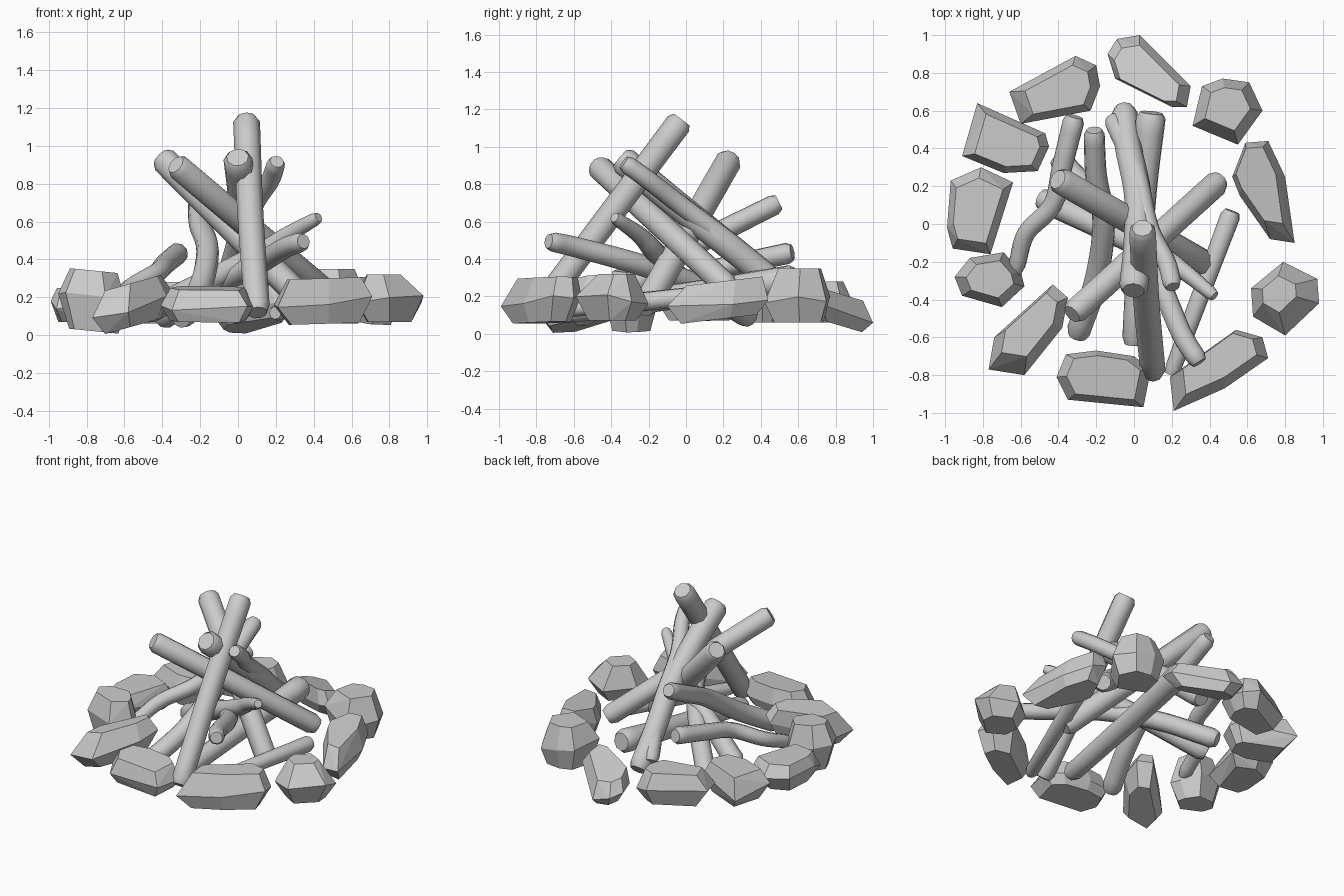
import bpy, bmesh, math, random
from mathutils import Vector

if "Cube" in bpy.data.objects:
    bpy.data.objects.remove(bpy.data.objects["Cube"])

random.seed(4)


def finish(bm, name):
    bmesh.ops.recalc_face_normals(bm, faces=bm.faces)
    me = bpy.data.meshes.new(name)
    bm.to_mesh(me)
    bm.free()
    ob = bpy.data.objects.new(name, me)
    bpy.context.collection.objects.link(ob)
    return ob


def catmull(p, steps=5):
    """Smooth path through the given points."""
    p = [Vector(q) for q in p]
    if len(p) == 2:
        return p
    e = [2 * p[0] - p[1]] + p + [2 * p[-1] - p[-2]]
    out = []
    for i in range(1, len(e) - 2):
        a, b, c, d = e[i - 1:i + 3]
        for s in range(steps):
            t = s / steps
            out.append(0.5 * (2 * b + (c - a) * t + (2 * a - 5 * b + 4 * c - d) * t * t
                              + (3 * b - a - 3 * c + d) * t ** 3))
    return out + [p[-1]]


def log(name, pts, r0, r1, sides=9):
    """Round log along a path, with a small chamfer at both cut ends."""
    path = catmull(pts)
    n = len(path)
    tan = [(path[min(i + 1, n - 1)] - path[max(i - 1, 0)]).normalized() for i in range(n)]
    rows = [(path[i], tan[i], r0 + (r1 - r0) * i / (n - 1)) for i in range(n)]
    rows.insert(0, (path[0] - tan[0] * 0.03, tan[0], r0 * 0.75))
    rows.append((path[-1] + tan[-1] * 0.04, tan[-1], r1 * 0.75))
    bm = bmesh.new()
    u = rows[0][1].orthogonal().normalized()
    rings = []
    for c, t, r in rows:
        u = (u - t * u.dot(t)).normalized()
        v = t.cross(u)
        rings.append([bm.verts.new(c + r * (u * math.cos(a) + v * math.sin(a)))
                      for a in (2 * math.pi * k / sides for k in range(sides))])
    for a, b in zip(rings, rings[1:]):
        for k in range(sides):
            j = (k + 1) % sides
            bm.faces.new((a[k], a[j], b[j], b[k]))
    bm.faces.new(rings[0])
    bm.faces.new(rings[-1])
    ob = finish(bm, name)
    bpy.context.view_layer.objects.active = ob
    ob.select_set(True)
    bpy.ops.object.shade_smooth_by_angle(angle=math.radians(42))
    ob.select_set(False)


def stone(name, outline, z0, z1, top=0.7, tilt=(0, 0), shift=(0, 0), bottom=0.7):
    """Faceted stone: hull of bottom, widest and top outlines."""
    cx = sum(p[0] for p in outline) / len(outline)
    cy = sum(p[1] for p in outline) / len(outline)
    bm = bmesh.new()
    for s, f, jit, k in ((bottom, 0.0, 0.0, 0), (1.0, 0.48, 0.14, 0), (top, 1.0, 0.0, 1)):
        for x, y in outline:
            dx, dy = (x - cx) * s + shift[0] * k, (y - cy) * s + shift[1] * k
            z = z0 + (z1 - z0) * (f + random.uniform(-jit, jit))
            bm.verts.new((cx + dx, cy + dy, z + tilt[0] * dx + tilt[1] * dy))
    bmesh.ops.convex_hull(bm, input=bm.verts)
    bmesh.ops.delete(bm, geom=[v for v in bm.verts if not v.link_faces], context='VERTS')
    bmesh.ops.dissolve_limit(bm, angle_limit=math.radians(6), verts=bm.verts, edges=bm.edges)
    finish(bm, name)


# Stacked logs, upper end first
log("log_tall", [(.045, -.04, 1.12), (.065, -.4, .64), (.10, -.77, .15)], .072, .068)
log("log_back_curved", [(0, -.33, .92), (.02, -.1, .73), (.02, .15, .53), (-.03, .4, .33), (-.05, .58, .17)],
    .078, .07)
log("log_left_lean", [(-.385, .225, .92), (.37, -.21, .16)], .072, .072)
log("log_cross_lean", [(-.31, -.46, .885), (.43, .21, .26)], .068, .068)
log("log_back_thin", [(.2, -.31, .9), (.17, -.2, .82), (.08, -.02, .68), (.01, .28, .45), (-.1, .53, .22)],
    .05, .054)
log("log_bent", [(-.21, .47, .69), (-.2, .25, .58), (-.16, 0, .45), (-.2, -.3, .25), (-.29, -.56, .1)],
    .056, .065)
log("log_left_bent", [(-.32, .54, .43), (-.38, .3, .38), (-.43, .1, .33), (-.57, -.05, .25), (-.62, -.22, .18)],
    .058, .046)
log("branch_right", [(.405, -.365, .61), (.25, -.24, .52), (.1, -.15, .42), (-.46, .12, .13)], .036, .068)
log("branch_front", [(.33, -.71, .49), (.25, -.58, .46), (.1, -.25, .37), (-.13, .05, .26), (-.38, .32, .1)],
    .053, .065)
log("log_low_middle", [(.09, .56, .29), (.05, .15, .23), (0, -.6, .12)], .08, .062)
log("log_low_right", [(.51, .04, .2), (.21, -.76, .12)], .054, .044)

# Ring of stones
stone("stone_back", [(-.14, .9), (-.09, .98), (.03, 1), (.3, .73), (.28, .62), (.2, .62), (-.1, .77)],
      .05, .22, .78, (0, -.3), (-.01, -.01))
stone("stone_back_right", [(.36, .73), (.47, .77), (.61, .75), (.68, .6), (.55, .42), (.31, .52)],
      .06, .35, .65, (0, 0), (0, 0), .75)
stone("stone_right", [(.59, .43), (.71, .44), (.8, .25), (.85, -.1), (.72, -.08), (.56, .15), (.52, .25)],
      .08, .28, .75, (0, .12), (-.02, .03), .75)
stone("stone_front_right", [(.79, -.2), (.97, -.29), (.98, -.42), (.8, -.59), (.63, -.49), (.62, -.34)],
      .07, .32, .5, (0, 0), (-.03, .02), .65)
stone("stone_front_long", [(.19, -.81), (.54, -.56), (.68, -.6), (.71, -.71), (.48, -.87), (.21, -.99)],
      .06, .30, .75, (.03, 0), (0, .03), .72)
stone("stone_front", [(-.41, -.81), (-.36, -.69), (-.2, -.67), (0, -.7), (.09, -.77), (.05, -.97), (-.35, -.93)],
      .08, .25, .78, (0, .1), (0, 0), .8)
stone("stone_front_left", [(-.77, -.77), (-.74, -.6), (-.43, -.32), (-.35, -.39), (-.38, -.55), (-.58, -.8)],
      .05, .28, .7, (.28, 0), (0, .03))
stone("stone_left_front", [(-.95, -.28), (-.87, -.18), (-.69, -.15), (-.6, -.25), (-.58, -.33), (-.7, -.44),
                           (-.91, -.38)], .02, .34, .68, (-.1, 0))
stone("stone_left", [(-.99, -.02), (-.97, .23), (-.81, .3), (-.64, .22), (-.76, -.16), (-.96, -.13)],
      .07, .25, .75)
stone("stone_left_back", [(-.91, .36), (-.83, .64), (-.47, .48), (-.45, .41), (-.51, .28), (-.69, .27)],
      .06, .27, .75)
stone("stone_back_left", [(-.66, .7), (-.31, .89), (-.2, .84), (-.18, .73), (-.23, .6), (-.6, .53)],
      .06, .28, .72)
